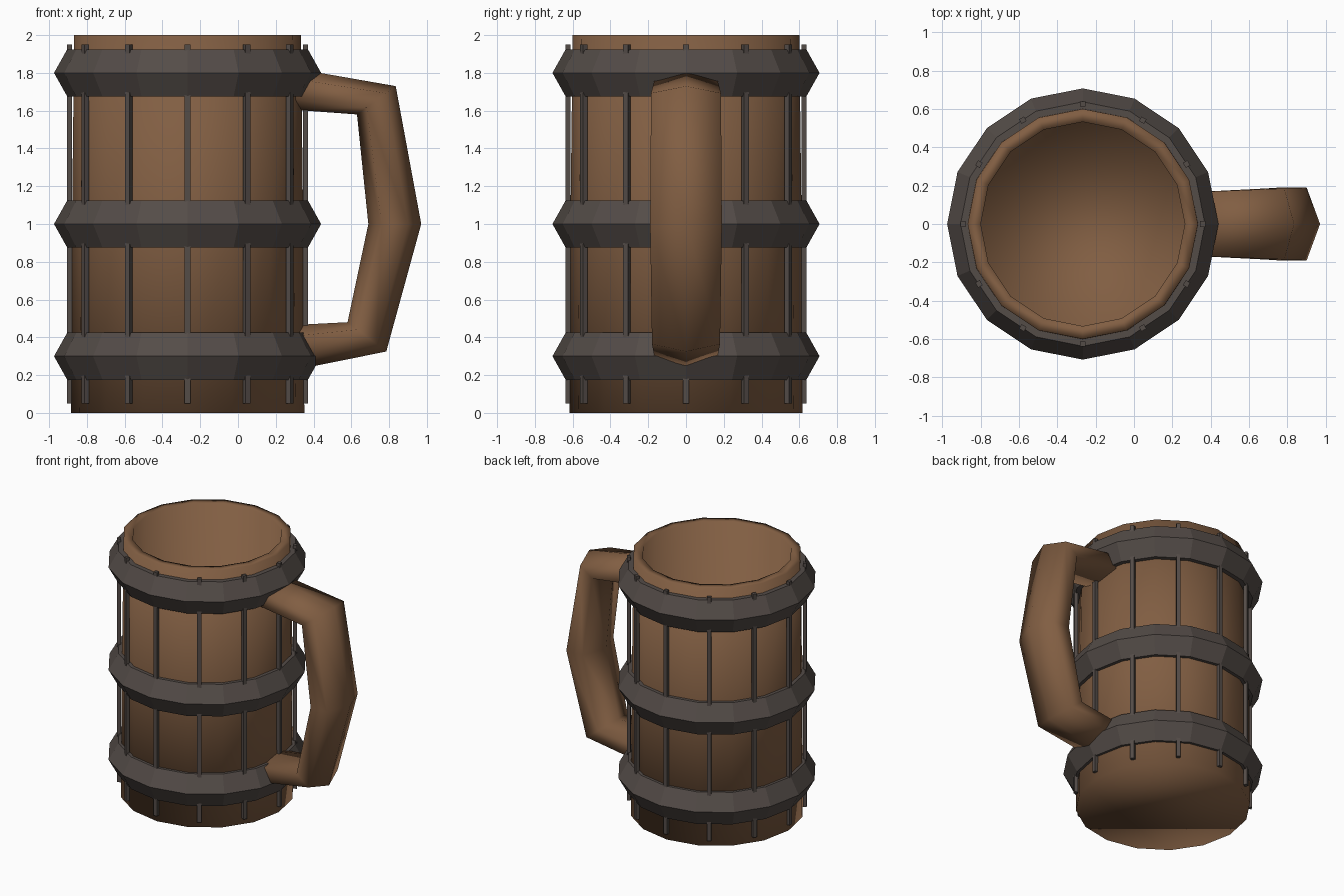
import bpy, bmesh, math
from mathutils import Matrix

if "Cube" in bpy.data.objects:
    bpy.data.objects.remove(bpy.data.objects["Cube"])

CX = -0.267   # mug axis
SIDES = 16


def material(name, rgb):
    m = bpy.data.materials.new(name)
    m.diffuse_color = (*rgb, 1)
    m.use_nodes = True
    m.node_tree.nodes["Principled BSDF"].inputs["Base Color"].default_value = m.diffuse_color
    return m


wood = material("brown wood", (0.22, 0.112, 0.055))
iron = material("dark iron", (0.088, 0.072, 0.064))


def make(name, bm, mat, smooth=False):
    bmesh.ops.recalc_face_normals(bm, faces=bm.faces)
    me = bpy.data.meshes.new(name)
    bm.to_mesh(me)
    bm.free()
    me.materials.append(mat)
    for p in me.polygons:
        p.use_smooth = smooth
    ob = bpy.data.objects.new(name, me)
    bpy.context.collection.objects.link(ob)
    return ob


def skin(bm, rings, closed=False):
    """Bridge consecutive vertex rings; cap the ends unless closed."""
    n = len(rings[0])
    for k in range(len(rings) - (0 if closed else 1)):
        a, b = rings[k], rings[(k + 1) % len(rings)]
        for i in range(n):
            j = (i + 1) % n
            bm.faces.new((a[i], a[j], b[j], b[i]))
    if not closed:
        bm.faces.new(rings[0])
        bm.faces.new(rings[-1])


def lathe(name, profile, mat, closed=False, smooth=False):
    bm = bmesh.new()
    rings = [[bm.verts.new((CX + r * math.cos(i * math.tau / SIDES),
                            r * math.sin(i * math.tau / SIDES), z))
              for i in range(SIDES)] for r, z in profile]
    skin(bm, rings, closed)
    return make(name, bm, mat, smooth)


# Hollow tankard body
lathe("mug_body", [(0.618, 0), (0.612, 1.0), (0.60, 2.0), (0.532, 2.0), (0.532, 0.12)],
      wood, smooth=True)

# Three ridged hoops
for label, z in (("lower", 0.30), ("middle", 1.0), ("upper", 1.80)):
    lathe(label + "_hoop", [(0.59, z - 0.125), (0.637, z - 0.125), (0.707, z),
                            (0.637, z + 0.125), (0.59, z + 0.125)], iron, closed=True)

# Twelve thin upright strips around the body
bm = bmesh.new()
for i in range(12):
    m = (Matrix.Translation((CX, 0, 1.0)) @ Matrix.Rotation(i * math.tau / 12, 4, 'Z')
         @ Matrix.Translation((0.625, 0, 0)) @ Matrix.Diagonal((0.027, 0.03, 1.9, 1)))
    bmesh.ops.create_cube(bm, size=1, matrix=m)
make("upright_strips", bm, iron)

# Handle: squashed hexagon sections (outer x, z, inner x, z, half width)
sections = [(0.29, 1.825, 0.29, 1.605, 0.165), (0.835, 1.73, 0.63, 1.58, 0.185),
            (0.97, 1.0, 0.69, 1.0, 0.19), (0.785, 0.325, 0.58, 0.48, 0.18),
            (0.29, 0.225, 0.29, 0.465, 0.165)]
bm = bmesh.new()
rings = []
for ox, oz, ix, iz, w in sections:
    ring = []
    for i in range(6):
        a = i * math.tau / 6
        t = 0.5 + 0.5 * math.cos(a)
        ring.append(bm.verts.new((ix + (ox - ix) * t, w * math.sin(a) / math.sin(math.tau / 6),
                                  iz + (oz - iz) * t)))
    rings.append(ring)
skin(bm, rings)
make("handle", bm, wood, smooth=True)
